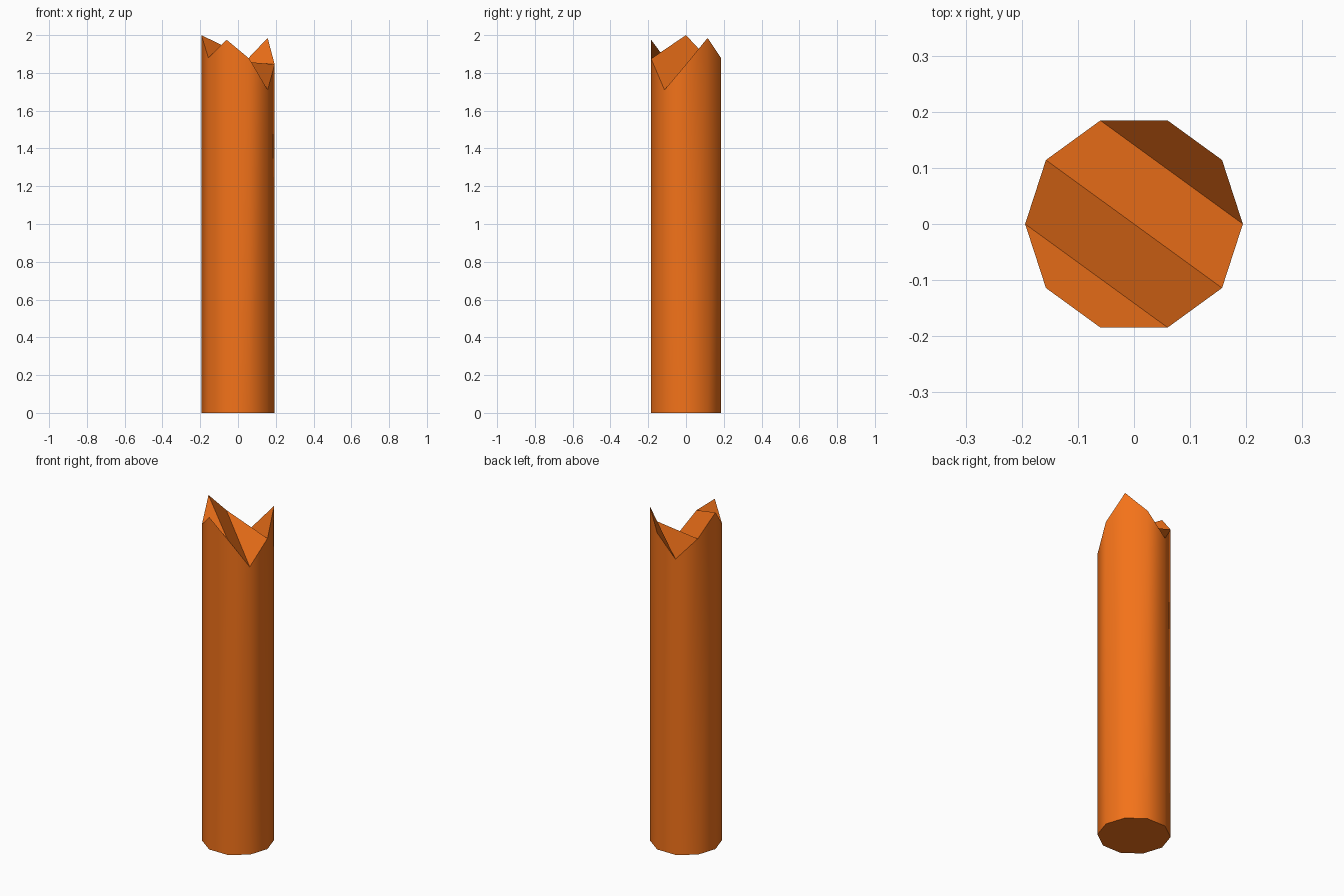
import bpy, bmesh
from math import cos, sin, tau

if "Cube" in bpy.data.objects:
    bpy.data.objects.remove(bpy.data.objects["Cube"])

RADIUS = 0.194
# Heights of the splintered rim, counter-clockwise from +x
RIM = [1.845, 1.985, 1.88, 1.757, 1.877, 2.0, 1.88, 1.975, 1.875, 1.71]
# Strips that close the broken end, as rim indices
STRIPS = [(1, 2, 3, 0), (3, 4, 9, 0), (4, 5, 8, 9), (5, 6, 7, 8)]

n = len(RIM)
bm = bmesh.new()


def ring(heights):
    return [bm.verts.new((RADIUS * cos(tau * i / n), RADIUS * sin(tau * i / n), z))
            for i, z in enumerate(heights)]


bottom, top = ring([0] * n), ring(RIM)

# Round shaft, smooth shaded
for i in range(n):
    j = (i + 1) % n
    bm.faces.new((bottom[i], bottom[j], top[j], top[i])).smooth = True

# Flat base and jagged broken end
bm.faces.new(bottom[::-1])
for strip in STRIPS:
    bm.faces.new([top[i] for i in strip])

mesh = bpy.data.meshes.new("broken_post")
bm.to_mesh(mesh)
bm.free()

mat = bpy.data.materials.new("orange")
mat.diffuse_color = (0.9, 0.17, 0.01, 1)
mat.use_nodes = True
mat.node_tree.nodes["Principled BSDF"].inputs["Base Color"].default_value = mat.diffuse_color
mesh.materials.append(mat)
post = bpy.data.objects.new("broken_post", mesh)
bpy.context.collection.objects.link(post)
